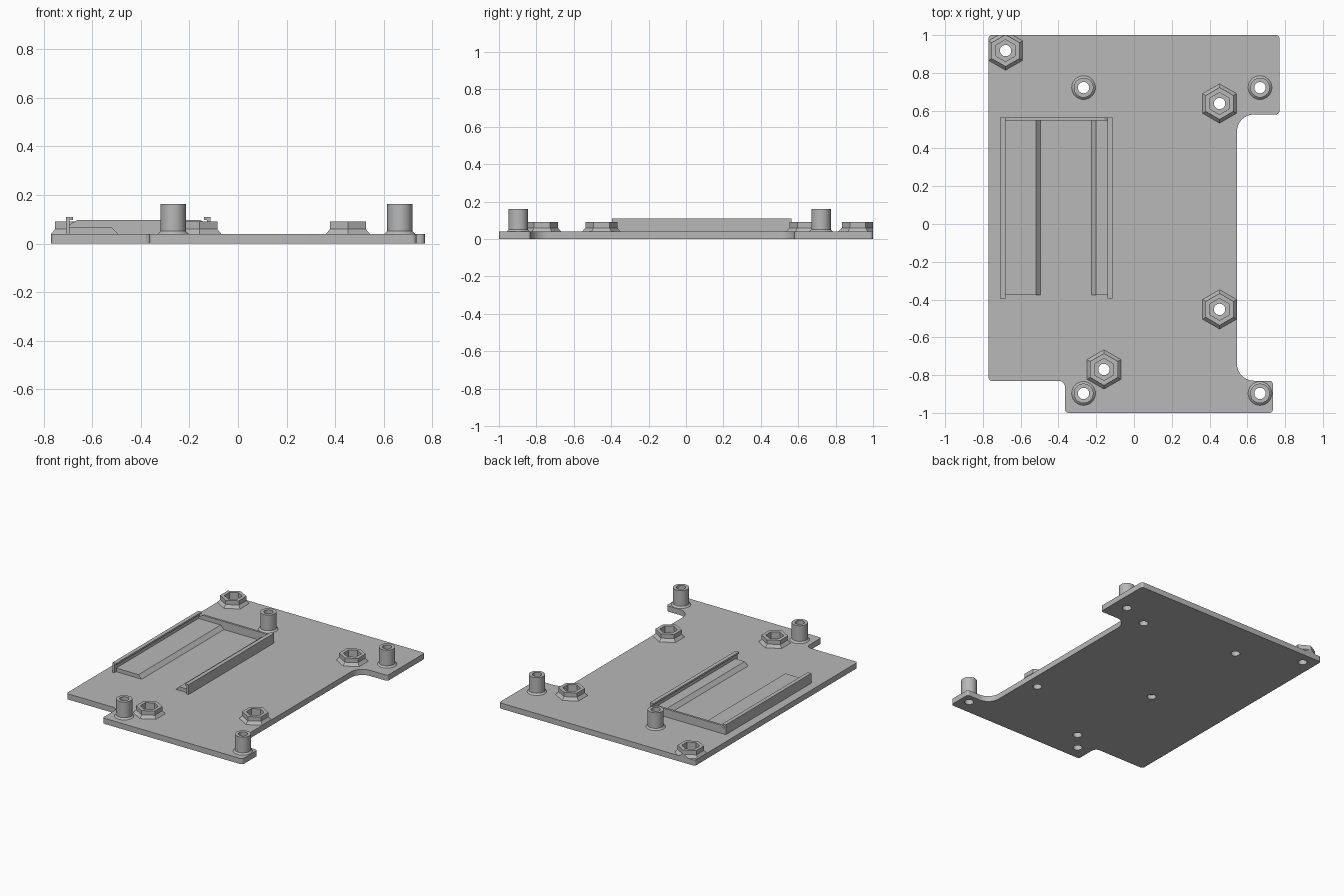
import bpy
import bmesh
import math
from mathutils import Vector

cube = bpy.data.objects.get("Cube")
if cube:
    bpy.data.objects.remove(cube, do_unlink=True)

grey = bpy.data.materials.new("plain grey")
grey.use_nodes = True
COLOUR = (0.48, 0.48, 0.48, 1)
grey.diffuse_color = COLOUR
grey.node_tree.nodes["Principled BSDF"].inputs["Base Color"].default_value = COLOUR

TOP = 0.04      # top of the base plate
HOLE = 0.03     # screw hole radius


def finish(bm, name, smooth=False):
    bmesh.ops.recalc_face_normals(bm, faces=bm.faces)
    mesh = bpy.data.meshes.new(name)
    bm.to_mesh(mesh)
    bm.free()
    mesh.materials.append(grey)
    obj = bpy.data.objects.new(name, mesh)
    bpy.context.collection.objects.link(obj)
    if smooth:
        activate(obj)
        bpy.ops.object.shade_smooth_by_angle(angle=math.radians(30))
    return obj


def activate(obj):
    bpy.ops.object.select_all(action='DESELECT')
    obj.select_set(True)
    bpy.context.view_layer.objects.active = obj


def prism(name, points, offset):
    """Extrude a closed polygon along the offset vector."""
    bm = bmesh.new()
    face = bm.faces.new([bm.verts.new(p) for p in points])
    ext = bmesh.ops.extrude_face_region(bm, geom=[face], use_keep_orig=True)
    moved = [v for v in ext["geom"] if isinstance(v, bmesh.types.BMVert)]
    bmesh.ops.translate(bm, verts=moved, vec=offset)
    return finish(bm, name)


def along_y(name, profile, y0, y1):
    return prism(name, [(x, y0, z) for x, z in profile], (0, y1 - y0, 0))


def ring(name, profile, centre, sides, smooth, clip_y=None):
    """Turn a closed (radius, height) profile around a vertical axis."""
    bm = bmesh.new()
    loops = []
    for i in range(sides):
        a = math.pi / 2 + math.tau * i / sides
        loops.append([bm.verts.new((centre[0] + r * math.cos(a),
                                    centre[1] + r * math.sin(a), z))
                      for r, z in profile])
    n = len(profile)
    for i in range(sides):
        a, b = loops[i], loops[(i + 1) % sides]
        for j in range(n):
            k = (j + 1) % n
            bm.faces.new((a[j], b[j], b[k], a[k]))
    if clip_y is not None:
        bmesh.ops.bisect_plane(bm, geom=bm.verts[:] + bm.edges[:] + bm.faces[:],
                               plane_co=(0, clip_y, 0), plane_no=(0, 1, 0),
                               clear_outer=True)
        bmesh.ops.holes_fill(bm, edges=[e for e in bm.edges if e.is_boundary])
    return finish(bm, name, smooth)


def fillet(corners, steps=8):
    """Round each square corner (x, y, radius) of an outline."""
    out = []
    for i, (x, y, r) in enumerate(corners):
        p = Vector((x, y, 0))
        before = (Vector((*corners[i - 1][:2], 0)) - p).normalized()
        after = (Vector((*corners[(i + 1) % len(corners)][:2], 0)) - p).normalized()
        centre = p + r * (before + after)
        for s in range(steps + 1):
            t = math.pi / 2 * s / steps
            out.append(centre - r * (after * math.cos(t) + before * math.sin(t)))
    return out


# Base plate with notched, rounded outline
SMALL, LARGE = 0.018, 0.09
plate = prism("base_plate", fillet([
    (-0.77, 1, SMALL), (-0.77, -0.83, SMALL), (-0.365, -0.83, 0.035),
    (-0.365, -1, SMALL), (0.735, -1, SMALL), (0.735, -0.83, SMALL),
    (0.545, -0.83, LARGE), (0.545, 0.58, LARGE), (0.77, 0.58, SMALL),
    (0.77, 1, SMALL)]), (0, 0, TOP))

standoffs = [(x, y) for x in (-0.267, 0.667) for y in (0.722, -0.897)]
bosses = [(-0.68, 0.918), (0.453, 0.638), (0.453, -0.452), (-0.159, -0.77)]

# Screw holes through the plate, and one blind hole underneath
bm = bmesh.new()
cuts = [(x, y, 0.2) for x, y in standoffs + bosses] + [(-0.21, -0.07, 0.03)]
for x, y, top in cuts:
    made = bmesh.ops.create_cone(bm, cap_ends=True, segments=32, radius1=HOLE,
                                 radius2=HOLE, depth=top + 0.1)
    bmesh.ops.translate(bm, verts=made["verts"], vec=(x, y, (top - 0.1) / 2))
cutter = finish(bm, "hole_cutter")
cutter.hide_render = True
mod = plate.modifiers.new("holes", 'BOOLEAN')
mod.operation = 'DIFFERENCE'
mod.solver = 'EXACT'
mod.object = cutter
activate(plate)
bpy.ops.object.modifier_apply(modifier=mod.name)
bpy.data.objects.remove(cutter, do_unlink=True)
bpy.ops.object.shade_smooth_by_angle(angle=math.radians(30))

# Tall round standoffs with a flared foot
for i, c in enumerate(standoffs):
    ring(f"standoff_{i + 1}", [(HOLE, TOP), (0.063, TOP), (0.052, 0.051),
                               (0.052, 0.162), (HOLE, 0.162)], c, 32, True)

# Hexagonal nut holders, the corner one trimmed to the plate edge
for i, c in enumerate(bosses):
    ring(f"nut_holder_{i + 1}", [(0.058, TOP), (0.104, TOP), (0.085, 0.06),
                                 (0.085, 0.09), (0.058, 0.09)], c, 6, False,
         clip_y=1.0)

# Tray: lipped rails and sloped shelves on both sides
for side, outer, inward, shelf in (("right", -0.709, 1, 0.189),
                                   ("left", -0.113, -1, 0.087)):
    def place(profile):
        return [(outer + inward * d, z) for d, z in profile]
    along_y(f"{side}_rail", place([(0, TOP), (0.014, TOP), (0.014, 0.098),
                                   (0.028, 0.098), (0.028, 0.11), (0, 0.11)]),
            -0.395, 0.565)
    along_y(f"{side}_shelf", place([(0.01, TOP), (shelf + 0.025, TOP),
                                    (shelf, 0.066), (0.01, 0.066)]),
            -0.375, 0.555)

# Tray end wall with chamfered top corners
along_y("tray_end_wall", [(-0.7, TOP), (-0.122, TOP), (-0.122, 0.075),
                          (-0.155, 0.097), (-0.662, 0.097), (-0.7, 0.075)],
        0.549, 0.564)
